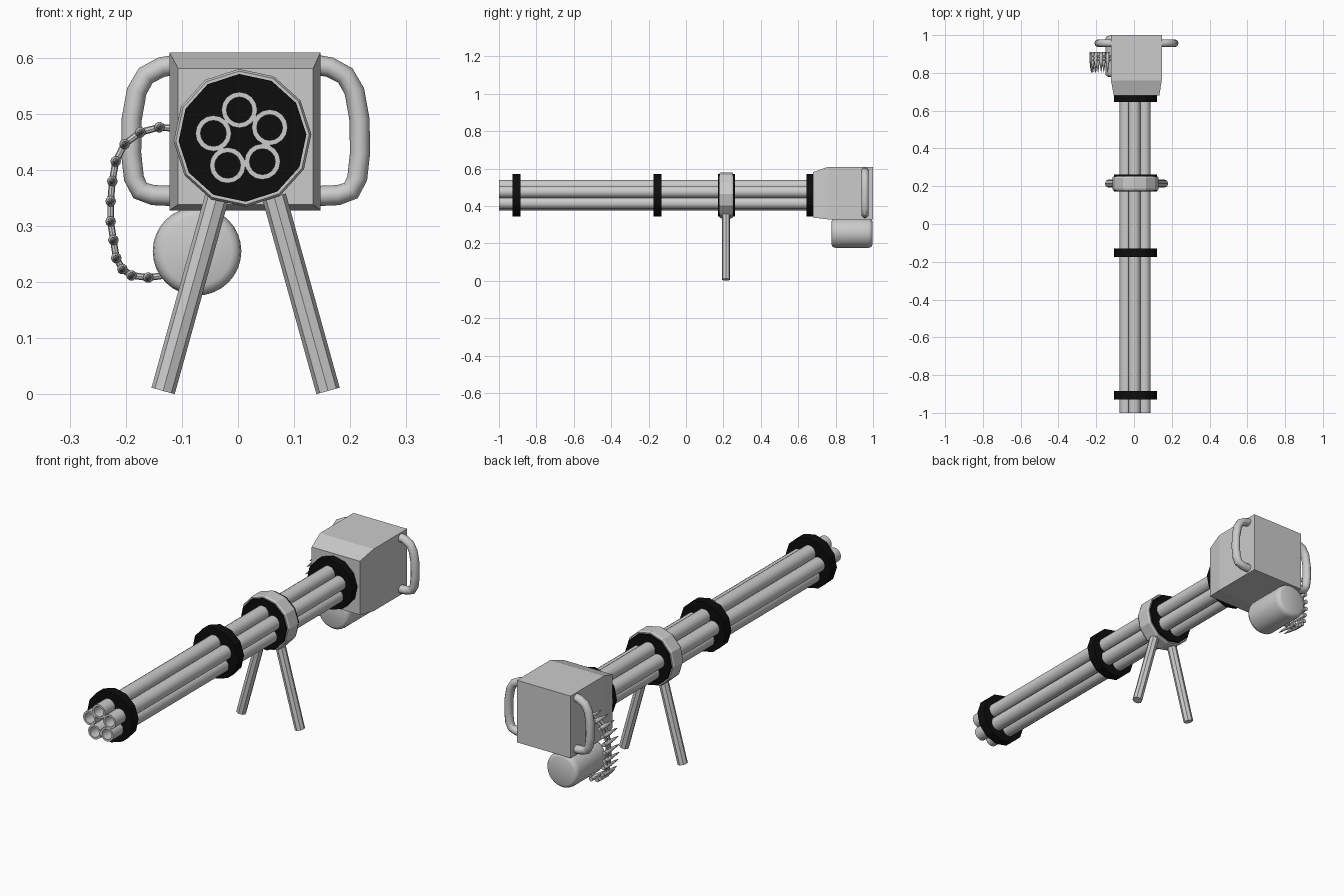
import bpy, bmesh, math
from mathutils import Vector

if "Cube" in bpy.data.objects:
    bpy.data.objects.remove(bpy.data.objects["Cube"])

CX, CZ = 0.008, 0.457          # barrel cluster axis
black = bpy.data.materials.new("black")
black.diffuse_color = (0.004, 0.004, 0.004, 1)
black.use_nodes = True
black.node_tree.nodes["Principled BSDF"].inputs["Base Color"].default_value = black.diffuse_color


def finish(name, bm, smooth=None, mat=None):
    bmesh.ops.recalc_face_normals(bm, faces=bm.faces)
    me = bpy.data.meshes.new(name)
    bm.to_mesh(me)
    bm.free()
    ob = bpy.data.objects.new(name, me)
    bpy.context.collection.objects.link(ob)
    if mat:
        me.materials.append(mat)
    if smooth:
        bpy.ops.object.select_all(action='DESELECT')
        ob.select_set(True)
        bpy.context.view_layer.objects.active = ob
        bpy.ops.object.shade_smooth_by_angle(angle=math.radians(smooth))
    return ob


def lathe(bm, profile, x, z, n, phase=0.0, closed=False):
    """Revolve (radius, y) points around a line parallel to y."""
    rings = []
    for r, y in profile:
        rings.append([bm.verts.new((x + r * math.cos(phase + math.tau * i / n), y,
                                    z + r * math.sin(phase + math.tau * i / n)))
                      for i in range(n)])
    pairs = list(zip(rings, rings[1:]))
    if closed:
        pairs.append((rings[-1], rings[0]))
    else:
        bm.faces.new(rings[0])
        bm.faces.new(rings[-1])
    for a, b in pairs:
        for i in range(n):
            j = (i + 1) % n
            bm.faces.new((a[i], a[j], b[j], b[i]))


def rod(bm, a, b, r, n):
    """Straight cylinder between two points."""
    a, b = Vector(a), Vector(b)
    d = b - a
    m = d.to_track_quat('Z', 'Y').to_matrix().to_4x4()
    m.translation = (a + b) / 2
    bmesh.ops.create_cone(bm, cap_ends=True, segments=n, radius1=r, radius2=r,
                          depth=d.length, matrix=m)


# Five hollow barrels
bm = bmesh.new()
for i in range(5):
    a = math.radians(96 + 72 * i)
    lathe(bm, [(0.032, -1), (0.032, 0.70), (0.023, 0.70), (0.023, -1)],
          CX + 0.053 * math.cos(a), CZ - 0.003 + 0.053 * math.sin(a), 16, closed=True)
finish("barrels", bm, 35)

# Black clamp discs
for name, y0, y1 in (("muzzle_disc", -0.928, -0.885), ("middle_disc", -0.174, -0.131),
                     ("mount_disc", 0.172, 0.262), ("rear_disc", 0.645, 0.69)):
    bm = bmesh.new()
    lathe(bm, [(0.114, y0), (0.114, y1)], CX, CZ, 12, math.radians(3))
    finish(name, bm, mat=black)

# Grey mount ring around the third disc
bm = bmesh.new()
lathe(bm, [(0.108, 0.178), (0.119, 0.178), (0.123, 0.187), (0.123, 0.243),
           (0.119, 0.252), (0.108, 0.252)], CX, CZ, 12, math.radians(3), closed=True)
finish("mount_ring", bm)

# Bipod legs
for name, s in (("left_leg", -1), ("right_leg", 1)):
    bm = bmesh.new()
    rod(bm, (0.0135 + s * 0.051, 0.214, 0.352), (0.0135 + s * 0.147, 0.214, 0.006), 0.0215, 8)
    finish(name, bm)

# Receiver: box with a tapered front
bm = bmesh.new()
sections = []
for y, x0, x1, z0, z1 in ((0.68, -0.107, 0.134, 0.338, 0.581),
                          (0.76, -0.122, 0.147, 0.328, 0.609),
                          (1.0, -0.122, 0.147, 0.328, 0.609)):
    sections.append([bm.verts.new(c) for c in
                     ((x0, y, z0), (x1, y, z0), (x1, y, z1), (x0, y, z1))])
bm.faces.new(sections[0])
bm.faces.new(sections[-1])
for a, b in zip(sections, sections[1:]):
    for i in range(4):
        j = (i + 1) % 4
        bm.faces.new((a[i], a[j], b[j], b[i]))
finish("receiver", bm)

# Side handles, mirrored: bent tubes swept along a path
grip = [(0.12, 0.588), (0.15, 0.583), (0.178, 0.568), (0.194, 0.54), (0.203, 0.49),
        (0.204, 0.43), (0.199, 0.385), (0.188, 0.363), (0.165, 0.355), (0.12, 0.353)]
for name, s in (("left_handle", -1), ("right_handle", 1)):
    bm = bmesh.new()
    pts = [Vector((0.0135 + s * x, 0.957, z)) for x, z in grip]
    side = Vector((0, 1, 0))
    rings = []
    for k, p in enumerate(pts):
        t = (pts[min(k + 1, len(pts) - 1)] - pts[max(k - 1, 0)]).normalized()
        nrm = t.cross(side)
        rings.append([bm.verts.new(p + 0.018 * (math.cos(math.tau * i / 12) * nrm
                                                + 1.1 * math.sin(math.tau * i / 12) * side))
                      for i in range(12)])
    bm.faces.new(rings[0])
    bm.faces.new(rings[-1])
    for a, b in zip(rings, rings[1:]):
        for i in range(12):
            j = (i + 1) % 12
            bm.faces.new((a[i], a[j], b[j], b[i]))
    finish(name, bm, 40)

# Ammunition drum with rounded rims
bm = bmesh.new()
lathe(bm, [(0.062, 0.778), (0.071, 0.782), (0.077, 0.79), (0.079, 0.802),
           (0.079, 0.973), (0.077, 0.985), (0.071, 0.993), (0.062, 0.997)],
      -0.073, 0.255, 32)
finish("ammo_drum", bm, 40)

# Cartridge belt from receiver to drum
path = [(-0.14, 0.476), (-0.174, 0.467), (-0.202, 0.446), (-0.218, 0.415), (-0.224, 0.380),
        (-0.227, 0.344), (-0.227, 0.308), (-0.222, 0.275), (-0.217, 0.243), (-0.206, 0.223),
        (-0.190, 0.212), (-0.160, 0.208)]
bm = bmesh.new()
for x, z in path:
    lathe(bm, [(0.0095, 0.91), (0.0095, 0.902), (0.008, 0.899), (0.0095, 0.894),
               (0.0095, 0.858), (0.0065, 0.848), (0.0055, 0.83), (0.001, 0.803)], x, z, 10)
finish("cartridges", bm, 35)

bm = bmesh.new()
chain = [(-0.115, 0.474)] + path + [(-0.13, 0.212)]
for (x0, z0), (x1, z1) in zip(chain, chain[1:]):
    for y in (0.868, 0.888):
        rod(bm, (x0, y, z0), (x1, y, z1), 0.006, 8)
finish("belt_links", bm, 35)
